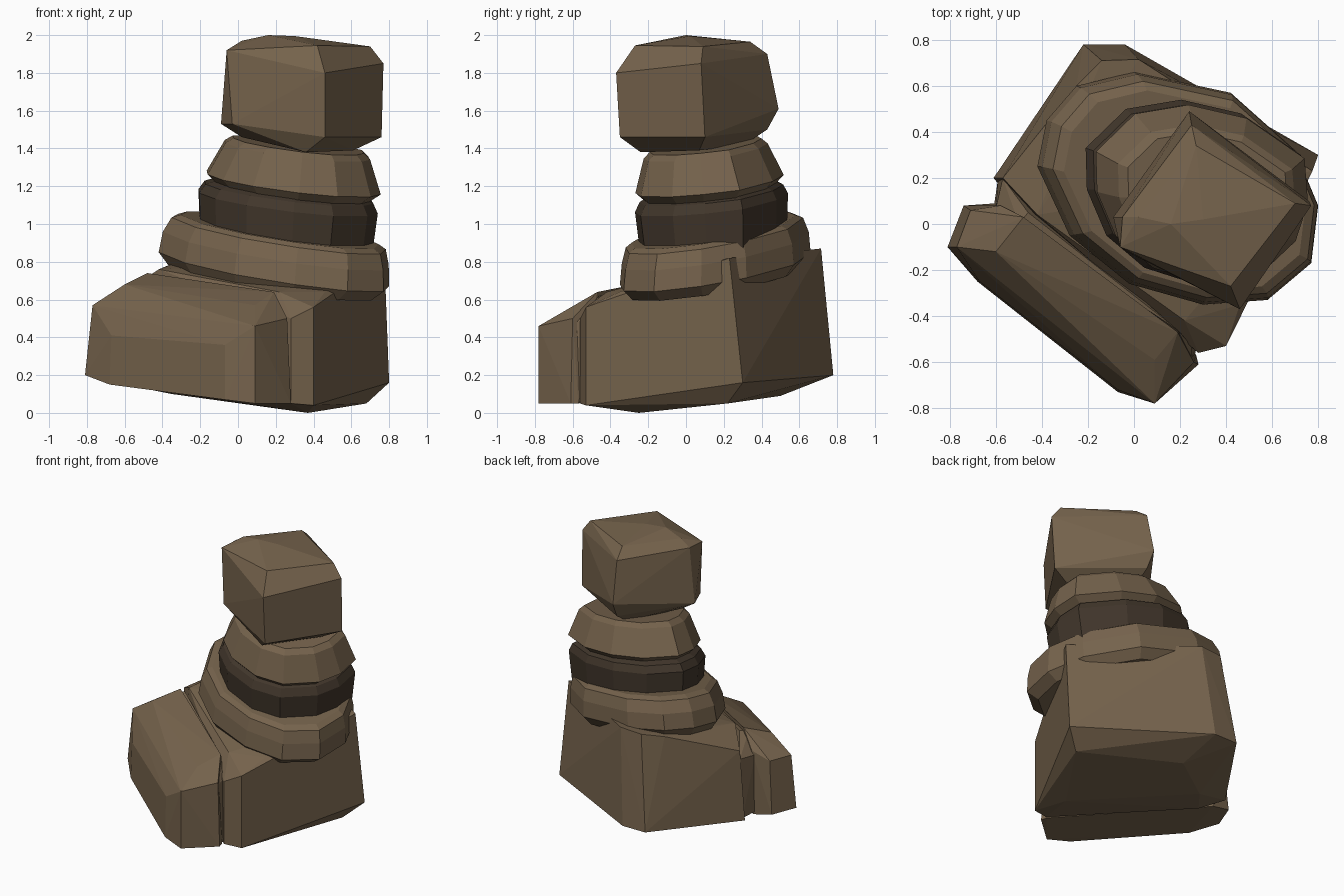
import bpy, bmesh, math


def material(name, rgb):
    m = bpy.data.materials.new(name)
    m.diffuse_color = (*rgb, 1)
    return m


BROWN = material("earthy brown", (0.18, 0.125, 0.073))
DARK = material("dark brown", (0.053, 0.037, 0.024))


def finish(bm, name, mat):
    bmesh.ops.recalc_face_normals(bm, faces=bm.faces[:])
    me = bpy.data.meshes.new(name)
    bm.to_mesh(me)
    bm.free()
    me.materials.append(mat)
    ob = bpy.data.objects.new(name, me)
    bpy.context.collection.objects.link(ob)
    return ob


def block(name, points, mat):
    """Faceted block: convex hull of its corner points."""
    bm = bmesh.new()
    for p in points:
        bm.verts.new(p)
    bmesh.ops.convex_hull(bm, input=bm.verts[:])
    loose = [v for v in bm.verts if not v.link_faces]
    bmesh.ops.delete(bm, geom=loose, context='VERTS')
    bmesh.ops.dissolve_limit(bm, angle_limit=math.radians(2),
                             verts=bm.verts[:], edges=bm.edges[:])
    return finish(bm, name, mat)


# Irregular twelve-sided outlines: wide collar, and the two rings above it
COLLAR = [(-0.61, 0.09), (-0.57, 0.29), (-0.44, 0.44), (-0.19, 0.50),
          (0.23, 0.41), (0.51, 0.16), (0.61, -0.08), (0.58, -0.33),
          (0.39, -0.49), (0.11, -0.51), (-0.21, -0.42), (-0.47, -0.21)]
ANKLE = [(-0.475, 0.20), (-0.47, 0.02), (-0.385, -0.18), (-0.22, -0.32),
         (0.03, -0.40), (0.24, -0.37), (0.42, -0.20), (0.475, -0.03),
         (0.46, 0.17), (0.20, 0.35), (-0.06, 0.41), (-0.30, 0.37)]


def ring(name, outline, levels, tilt, mat):
    """Tilted ring lofted through levels of (centre x, centre y, scale, z)."""
    bm = bmesh.new()
    loops = []
    for cx, cy, s, z in levels:
        loops.append([bm.verts.new((cx + x * s, cy + y * s,
                                    z + tilt * s * (y - x)))
                      for x, y in outline])
    n = len(outline)
    for a, b in zip(loops, loops[1:]):
        for i in range(n):
            j = (i + 1) % n
            bm.faces.new((a[i], a[j], b[j], b[i]))
    bm.faces.new(loops[0])
    bm.faces.new(loops[-1])
    return finish(bm, name, mat)


# Toe cap
block("toe_cap", [
    (-0.81, -0.10, 0.20), (-0.68, -0.25, 0.15), (-0.07, -0.73, 0.07),
    (0.09, -0.78, 0.05), (0.28, -0.61, 0.05), (0.27, -0.57, 0.05),
    (-0.74, 0.08, 0.20), (-0.60, 0.09, 0.17),
    (-0.77, -0.10, 0.57), (-0.67, -0.25, 0.41), (-0.07, -0.72, 0.36),
    (0.09, -0.78, 0.46), (0.26, -0.60, 0.50), (-0.71, 0.06, 0.57),
    (-0.60, -0.12, 0.68), (0.09, -0.59, 0.57), (-0.48, 0.03, 0.74),
    (0.19, -0.47, 0.64), (-0.58, 0.08, 0.62)], BROWN)

# Recessed seam between toe cap and foot
block("toe_seam", [
    (-0.59, 0.20, 0.18), (-0.61, 0.07, 0.19), (0.26, -0.60, 0.06),
    (0.27, -0.54, 0.06), (-0.57, 0.20, 0.60), (-0.60, 0.07, 0.59),
    (-0.46, 0.05, 0.72), (-0.50, 0.00, 0.71), (0.25, -0.58, 0.48),
    (0.25, -0.53, 0.49), (0.19, -0.46, 0.62)], BROWN)

# Foot body with heel
block("foot_body", [
    (0.28, -0.56, 0.05), (0.40, -0.53, 0.04), (0.37, -0.25, 0.0),
    (0.68, 0.22, 0.05), (0.80, 0.30, 0.16), (-0.04, 0.78, 0.20),
    (-0.22, 0.78, 0.20), (-0.61, 0.20, 0.17),
    (-0.50, 0.06, 0.13), (0.00, 0.50, 0.09), (-0.35, 0.25, 0.10),
    (0.28, -0.56, 0.50), (0.40, -0.53, 0.56), (0.22, -0.42, 0.64),
    (0.46, -0.35, 0.64), (-0.42, 0.04, 0.76), (-0.57, 0.20, 0.66),
    (-0.25, 0.60, 0.83), (-0.14, 0.71, 0.86), (0.02, 0.715, 0.87),
    (0.775, 0.23, 0.82)], BROWN)

# Ankle rings
ring("ankle_collar", COLLAR, [
    (0.18, 0.16, 0.90, 0.70), (0.19, 0.16, 1.00, 0.76),
    (0.20, 0.16, 0.98, 0.87), (0.215, 0.155, 0.93, 0.95),
    (0.22, 0.15, 0.86, 0.97)], 0.13, BROWN)
ring("dark_band", ANKLE, [
    (0.255, 0.14, 0.96, 0.90), (0.265, 0.13, 1.00, 1.11),
    (0.27, 0.13, 0.94, 1.16), (0.275, 0.13, 0.80, 1.19)], 0.11, DARK)
ring("upper_ring", ANKLE, [
    (0.29, 0.12, 0.84, 1.16), (0.295, 0.12, 0.97, 1.21),
    (0.315, 0.10, 0.81, 1.385), (0.32, 0.10, 0.73, 1.415)], 0.11, BROWN)

# Shin block on top
block("shin_block", [
    (0.46, -0.35, 1.46), (0.76, 0.10, 1.46), (0.25, 0.43, 1.50),
    (-0.09, 0.03, 1.53), (-0.03, -0.12, 1.53),
    (0.24, 0.49, 1.61), (0.36, -0.24, 1.38), (0.61, 0.07, 1.39),
    (0.25, 0.31, 1.42), (0.02, 0.02, 1.46),
    (0.46, -0.37, 1.80), (0.77, 0.08, 1.85),
    (0.25, 0.43, 1.90), (-0.06, -0.10, 1.92), (-0.05, 0.03, 1.92),
    (0.02, 0.03, 1.97), (0.16, 0.00, 2.00), (0.30, 0.02, 1.995),
    (0.42, -0.27, 1.945), (0.70, 0.09, 1.94), (0.27, 0.34, 1.965)], BROWN)
